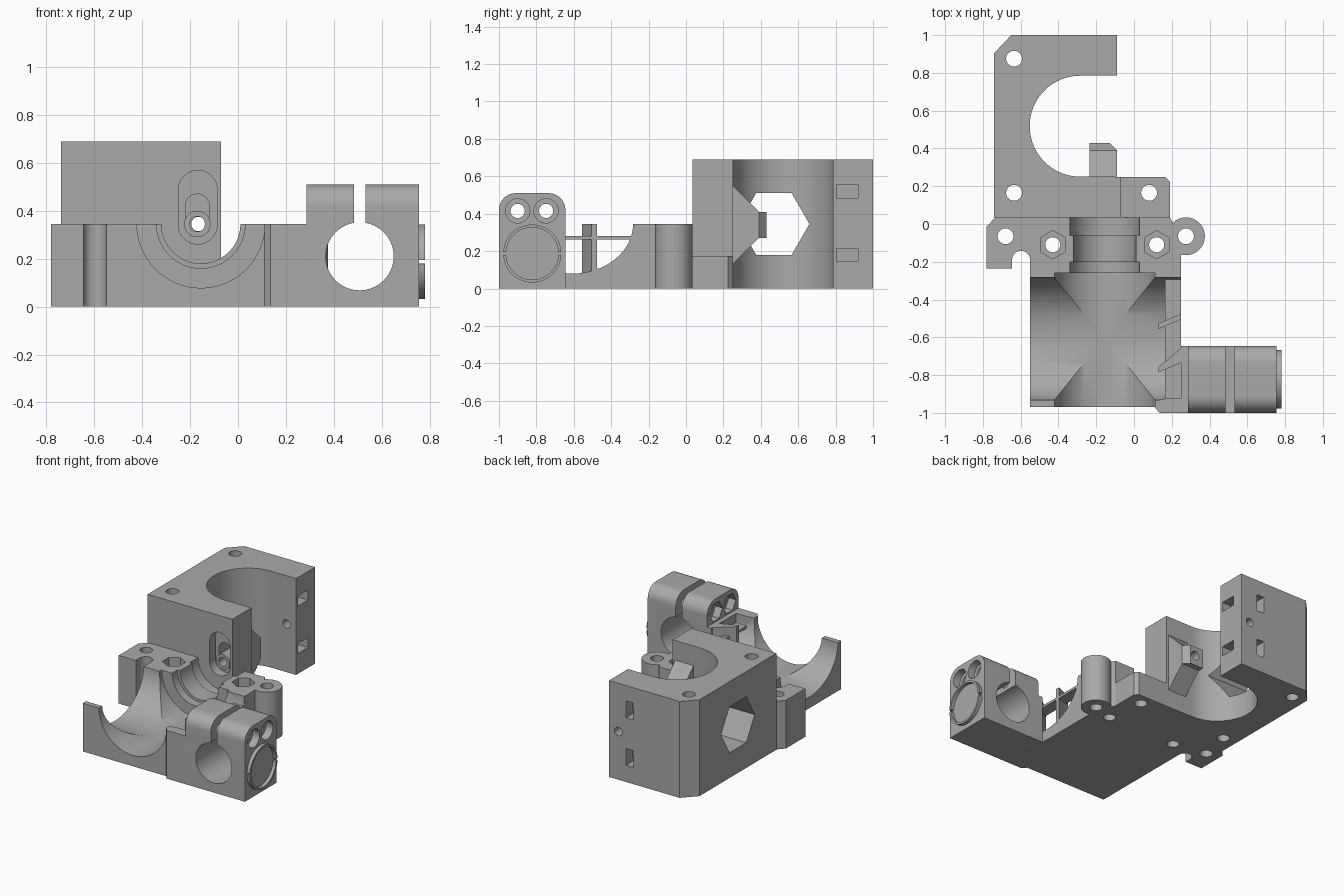
import bpy, bmesh
from math import sin, cos, radians

if "Cube" in bpy.data.objects:
    bpy.data.objects.remove(bpy.data.objects["Cube"])

grey = bpy.data.materials.new("plain grey")
grey.use_nodes = True
grey.diffuse_color = (0.4, 0.4, 0.4, 1)
grey.node_tree.nodes["Principled BSDF"].inputs["Base Color"].default_value = (0.4, 0.4, 0.4, 1)


def arc(cx, cy, rx, start=0, end=360, n=64, ry=None):
    """Points on an arc; a full turn leaves out the repeated end."""
    steps = n if abs(end - start) == 360 else n - 1
    ry = ry or rx
    return [(cx + rx * cos(radians(start + (end - start) * i / steps)),
             cy + ry * sin(radians(start + (end - start) * i / steps))) for i in range(n)]


def rect(a, b, c, d):
    return [(a, c), (b, c), (b, d), (a, d)]


def oblong(x, low, high, r):
    return arc(x, high, r, 0, 180, 24) + arc(x, low, r, 180, 360, 24)


def prism(name, pts, axis, a, b):
    """Extrude a flat outline along one axis from a to b."""
    place = {"x": lambda p, t: (t, p[0], p[1]),
             "y": lambda p, t: (p[0], t, p[1]),
             "z": lambda p, t: (p[0], p[1], t)}[axis]
    bm = bmesh.new()
    ends = [[bm.verts.new(place(p, t)) for p in pts] for t in (a, b)]
    bm.faces.new(ends[0])
    bm.faces.new(ends[1][::-1])
    for i in range(len(pts)):
        j = (i + 1) % len(pts)
        bm.faces.new((ends[0][i], ends[1][i], ends[1][j], ends[0][j]))
    bmesh.ops.recalc_face_normals(bm, faces=bm.faces)
    mesh = bpy.data.meshes.new(name)
    bm.to_mesh(mesh)
    bm.free()
    ob = bpy.data.objects.new(name, mesh)
    bpy.context.collection.objects.link(ob)
    mesh.materials.append(grey)
    return ob


def cut(ob, pts, axis, a, b):
    """Subtract an extruded outline."""
    cutter = prism("cutter", pts, axis, a, b)
    cutter.hide_render = True
    mod = ob.modifiers.new("cut", "BOOLEAN")
    mod.operation = "DIFFERENCE"
    mod.solver = "EXACT"
    mod.object = cutter
    bpy.context.view_layer.objects.active = ob
    bpy.ops.object.modifier_apply(modifier=mod.name)
    bpy.data.objects.remove(cutter)


parts = []


def part(*args):
    parts.append(prism(*args))
    return parts[-1]


# Rear sensor housing: C-shaped block with chamfered corner
outline = [(-0.07, 0.035), (-0.07, 0.25)] + arc(-0.285, 0.518, 0.267, 270, 90, 48)
outline += [(-0.09, 0.785), (-0.09, 1), (-0.65, 1), (-0.74, 0.905), (-0.74, 0.035)]
housing = part("rear_housing", outline, "z", 0, 0.69)
cut(housing, arc(0.47, 0.345, 0.19, n=6), "x", -0.8, -0.3)
for y in (0.165, 0.875):
    cut(housing, arc(-0.635, y, 0.042, n=32), "z", -0.1, 0.8)
cut(housing, arc(-0.165, 0.345, 0.03, n=32), "y", 0.7, 1.1)
for z in (0.18, 0.52):
    cut(housing, rect(0.805, 0.92, z - 0.035, z + 0.035), "x", -0.28, 0)
    cut(housing, rect(-0.285, -0.225, z - 0.06, z + 0.06), "y", 0.82, 1.1)
# Oblong recess and inner slot in the housing front wall
cut(housing, oblong(-0.168, 0.342, 0.488, 0.081), "y", 0, 0.1)
cut(housing, oblong(-0.17, 0.345, 0.42, 0.05), "y", 0.05, 0.22)
cut(housing, arc(-0.17, 0.345, 0.032, n=32), "y", 0, 0.5)

# Tapered boss behind the front wall and the tube through it
boss = part("sensor_boss", [(0.25, 0.13), (0.39, 0.27), (0.43, 0.27), (0.43, 0.41),
                            (0.39, 0.41), (0.25, 0.55)], "x", -0.235, -0.09)
cut(boss, arc(-0.17, 0.345, 0.032, n=32), "y", 0.2, 0.5)
cut(boss, [(-0.14, 0.44), (-0.08, 0.38), (-0.08, 0.44)], "z", 0, 0.7)
tube = part("sensor_tube", arc(-0.17, 0.345, 0.055, n=32), "y", 0.07, 0.26)
cut(tube, arc(-0.17, 0.345, 0.032, n=32), "y", 0, 0.5)

# Low foot beside the housing
foot = part("housing_foot", [(-0.07, 0.035), (0.19, 0.035), (0.19, 0.225),
                             (0.165, 0.25), (-0.07, 0.25)], "z", 0, 0.175)
cut(foot, arc(0.08, 0.165, 0.042, n=32), "z", -0.1, 0.3)

# Main mount plate with ears
outline = [(-0.735, 0.035), (0.19, 0.035)] + arc(0.275, -0.065, 0.1, 135, -105, 40)
outline += [(0.25, -0.97), (-0.55, -0.97)] + arc(-0.598, -0.19, 0.048, 0, 180, 20)
outline += [(-0.645, -0.235), (-0.78, -0.235), (-0.78, -0.015)]
mount = part("mount_plate", outline, "z", 0, 0.345)
for x in (-0.68, 0.275):
    cut(mount, arc(x, -0.065, 0.042, n=32), "z", -0.1, 0.5)
for x in (-0.43, 0.12):
    cut(mount, arc(x, -0.11, 0.04, n=32), "z", -0.1, 0.5)
    cut(mount, arc(x, -0.11, 0.075, 30, 390, 6), "z", 0.17, 0.5)

# Stepped half-round groove, wide bore and crossing duct
for r, y0, y1 in ((0.185, -0.06, 0.1), (0.165, -0.22, 0.05),
                  (0.185, -0.27, -0.2), (0.267, -1.1, -0.26)):
    cut(mount, arc(-0.155, 0.345, r), "y", y0, y1)
cut(mount, arc(-0.608, 0.345, 0.325, ry=0.265), "x", -0.7, 0.4)

# Wall strip, duct divider and guide vanes at the duct inlet
part("front_wall_strip", [(0.11, -0.97), (0.135, -1), (0.26, -1), (0.26, -0.925),
                          (0.165, -0.925), (0.115, -0.935)], "z", 0, 0.345)
part("duct_divider", rect(0.165, 0.25, -0.93, -0.285), "z", 0.262, 0.28)
part("straight_vane", [(0.13, -0.555), (0.25, -0.505), (0.25, -0.475), (0.13, -0.525)],
     "z", 0.08, 0.345)
part("curved_vane", [(0.13, -0.785), (0.285, -0.72), (0.285, -0.645), (0.25, -0.655),
                     (0.2, -0.7), (0.13, -0.755)], "z", 0.08, 0.345)

# Rod clamp with rounded top, rod bore, slit and two bolts holes
part("clamp_root", rect(0.25, 0.286, -1, -0.645), "z", 0, 0.345)
profile = [(-1, 0), (-0.645, 0)] + arc(-0.735, 0.42, 0.09, 0, 90, 16)
profile += arc(-0.91, 0.42, 0.09, 90, 180, 16)
clamp = part("rod_clamp", profile, "x", 0.285, 0.755)
cut(clamp, arc(0.508, 0.21, 0.142), "y", -1.1, -0.5)
cut(clamp, rect(0.485, 0.533, 0.3, 0.6), "y", -1.1, -0.5)
for y in (-0.9, -0.748):
    cut(clamp, arc(y, 0.415, 0.038, n=32), "x", 0.2, 0.9)
    cut(clamp, arc(y, 0.415, 0.065, n=32), "x", 0.7, 0.9)
    cut(clamp, arc(y, 0.415, 0.07, n=6), "x", 0.2, 0.34)

# Raised split ring on the clamp end
for name, a in (("upper_ring", 3), ("lower_ring", 183)):
    half = arc(-0.822, 0.187, 0.155, a, a + 174, 40)
    half += arc(-0.822, 0.187, 0.14, a + 174, a, 40)
    part(name, half, "x", 0.75, 0.78)

# Smooth the round surfaces and keep the edges crisp
for ob in parts:
    bpy.ops.object.select_all(action="DESELECT")
    ob.select_set(True)
    bpy.context.view_layer.objects.active = ob
    bpy.ops.object.shade_smooth_by_angle(angle=radians(30))
